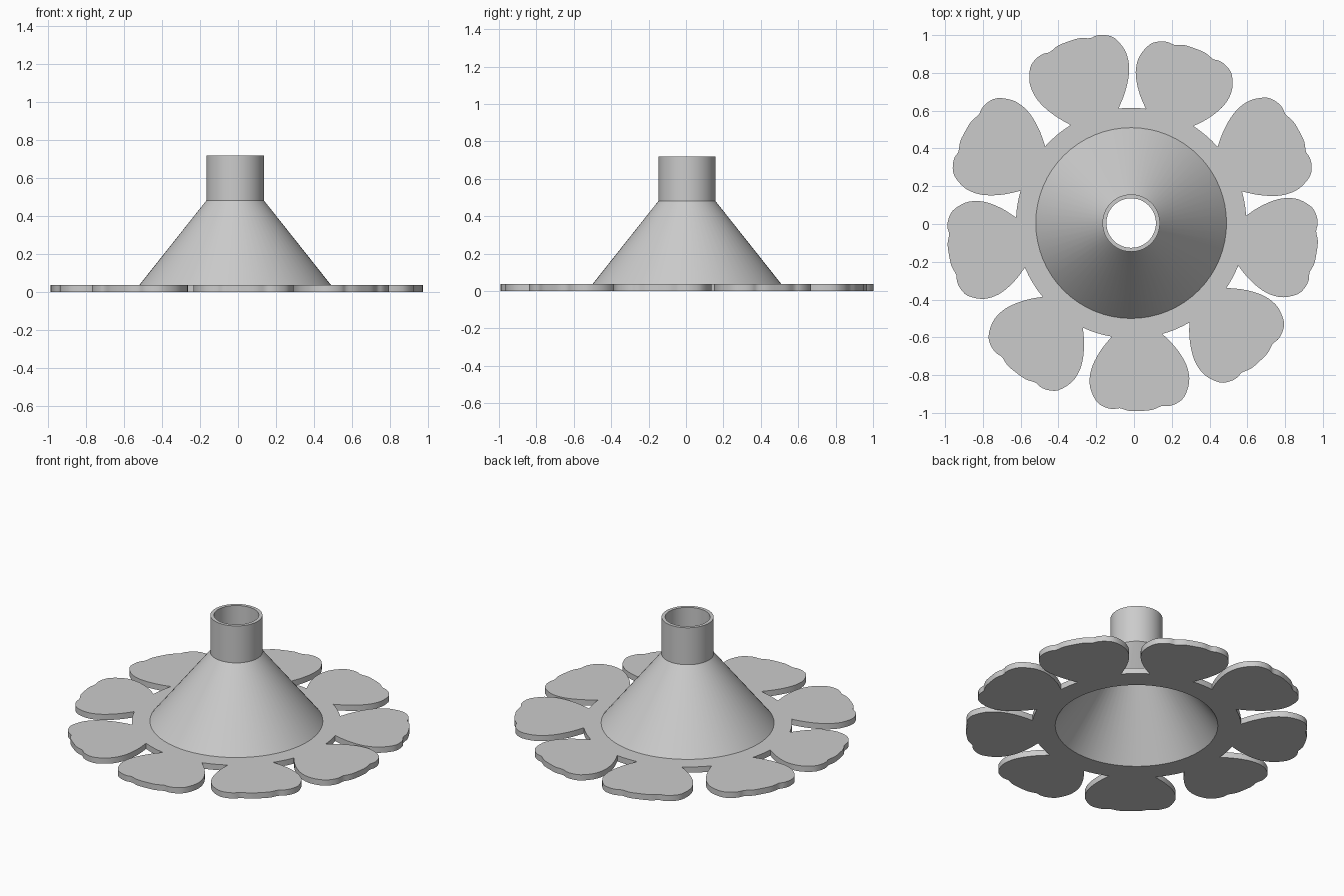
import bpy, bmesh, math
from mathutils import Vector

cube = bpy.data.objects.get("Cube")
if cube:
    bpy.data.objects.remove(cube)

CX, CY = -0.015, 0.005      # funnel axis
THICK = 0.037               # flange thickness
RING = 0.61                 # flange radius between petals
HOLE_TOP, HOLE_BOTTOM = 0.505, 0.475
SEGS = 64

grey = bpy.data.materials.new("plain grey")
grey.use_nodes = True
grey.diffuse_color = (0.6, 0.6, 0.6, 1)
grey.node_tree.nodes["Principled BSDF"].inputs["Base Color"].default_value = (0.6, 0.6, 0.6, 1)


def polar(deg, r, z=0.0):
    a = math.radians(deg)
    return Vector((CX + r * math.cos(a), CY + r * math.sin(a), z))


def finish(bm, name):
    bmesh.ops.recalc_face_normals(bm, faces=bm.faces)
    mesh = bpy.data.meshes.new(name)
    bm.to_mesh(mesh)
    bm.free()
    mesh.materials.append(grey)
    obj = bpy.data.objects.new(name, mesh)
    bpy.context.collection.objects.link(obj)
    bpy.ops.object.select_all(action="DESELECT")
    obj.select_set(True)
    bpy.context.view_layer.objects.active = obj
    bpy.ops.object.shade_smooth_by_angle(angle=math.radians(30))
    return obj


def smooth_path(pts, steps=3):
    # Catmull-Rom curve through the points
    out = []
    for i in range(len(pts) - 1):
        a, b, c, d = (pts[max(0, min(len(pts) - 1, i + k))] for k in (-1, 0, 1, 2))
        for s in range(steps):
            t = s / steps
            out.append(0.5 * (2 * b + (c - a) * t + (2 * a - 5 * b + 4 * c - d) * t ** 2
                              + (3 * b - a - 3 * c + d) * t ** 3))
    return out + [pts[-1]]


# Half petal: (degrees from its middle, radius), from neck to scalloped tip
half = [(12.7, 0.61), (16, 0.68), (17.9, 0.76), (18.2, 0.83), (17, 0.9),
        (14, 0.965), (11, 0.988), (8.5, 0.992), (6.5, 0.985), (3.5, 0.998)]
petal = [(-d, r) for d, r in half] + [(0, 0.999)] + half[::-1]

# Petal directions and how far each one reaches
petals = [(-87, 0.997), (-47, 1.0), (-9, 0.995), (28.7, 1.015), (70, 0.985),
          (109, 1.018), (151, 1.005), (190, 0.98), (232.5, 1.0)]

# Outline of the flange: petals joined by short ring arcs
outline = []
for i, (mid, reach) in enumerate(petals):
    scale = (reach - RING) / (1 - RING)
    outline += smooth_path([polar(mid + d, RING + (r - RING) * scale) for d, r in petal])
    nxt = petals[(i + 1) % len(petals)][0] + (360 if i == len(petals) - 1 else 0)
    start, end = mid + half[0][0], nxt - half[0][0]
    outline += [polar(start + (end - start) * k / 4, RING) for k in (1, 2, 3)]


# Petal flange: filled top and bottom, walled along the outline
def add_loop(bm, points, z):
    verts = [bm.verts.new((p.x, p.y, z)) for p in points]
    edges = [bm.edges.new((v, verts[i - 1])) for i, v in enumerate(verts)]
    return verts, edges


bm = bmesh.new()
rims = []
for z, hole in ((0, HOLE_BOTTOM), (THICK, HOLE_TOP)):
    verts, edges = add_loop(bm, outline, z)
    _, hole_edges = add_loop(bm, [polar(360 * k / SEGS, hole) for k in range(SEGS)], z)
    bmesh.ops.triangle_fill(bm, edges=edges + hole_edges, use_beauty=True,
                            normal=(0, 0, 1 if z else -1))
    rims.append(verts)
low, high = rims
for i in range(len(low)):
    bm.faces.new((low[i - 1], low[i], high[i], high[i - 1]))
finish(bm, "petal_flange")

# Hollow cone and neck: one profile turned round the axis
profile = [(HOLE_BOTTOM, 0), (0.131, 0.47), (0.131, 0.72), (0.152, 0.72),
           (0.152, 0.482), (HOLE_TOP, THICK)]
bm = bmesh.new()
rings = [[bm.verts.new(polar(360 * k / SEGS, r, z)) for k in range(SEGS)] for r, z in profile]
for a, b in zip(rings, rings[1:]):
    for k in range(SEGS):
        bm.faces.new((a[k - 1], a[k], b[k], b[k - 1]))
# Orient outward using a temporary closing strip
a, b = rings[-1], rings[0]
strip = [bm.faces.new((a[k - 1], a[k], b[k], b[k - 1])) for k in range(SEGS)]
bmesh.ops.recalc_face_normals(bm, faces=bm.faces)
bmesh.ops.delete(bm, geom=strip, context="FACES_ONLY")
mesh_faces = list(bm.faces)
mesh = bpy.data.meshes.new("funnel")
bm.to_mesh(mesh)
bm.free()
mesh.materials.append(grey)
funnel = bpy.data.objects.new("funnel", mesh)
bpy.context.collection.objects.link(funnel)
bpy.ops.object.select_all(action="DESELECT")
funnel.select_set(True)
bpy.context.view_layer.objects.active = funnel
bpy.ops.object.shade_smooth_by_angle(angle=math.radians(30))
